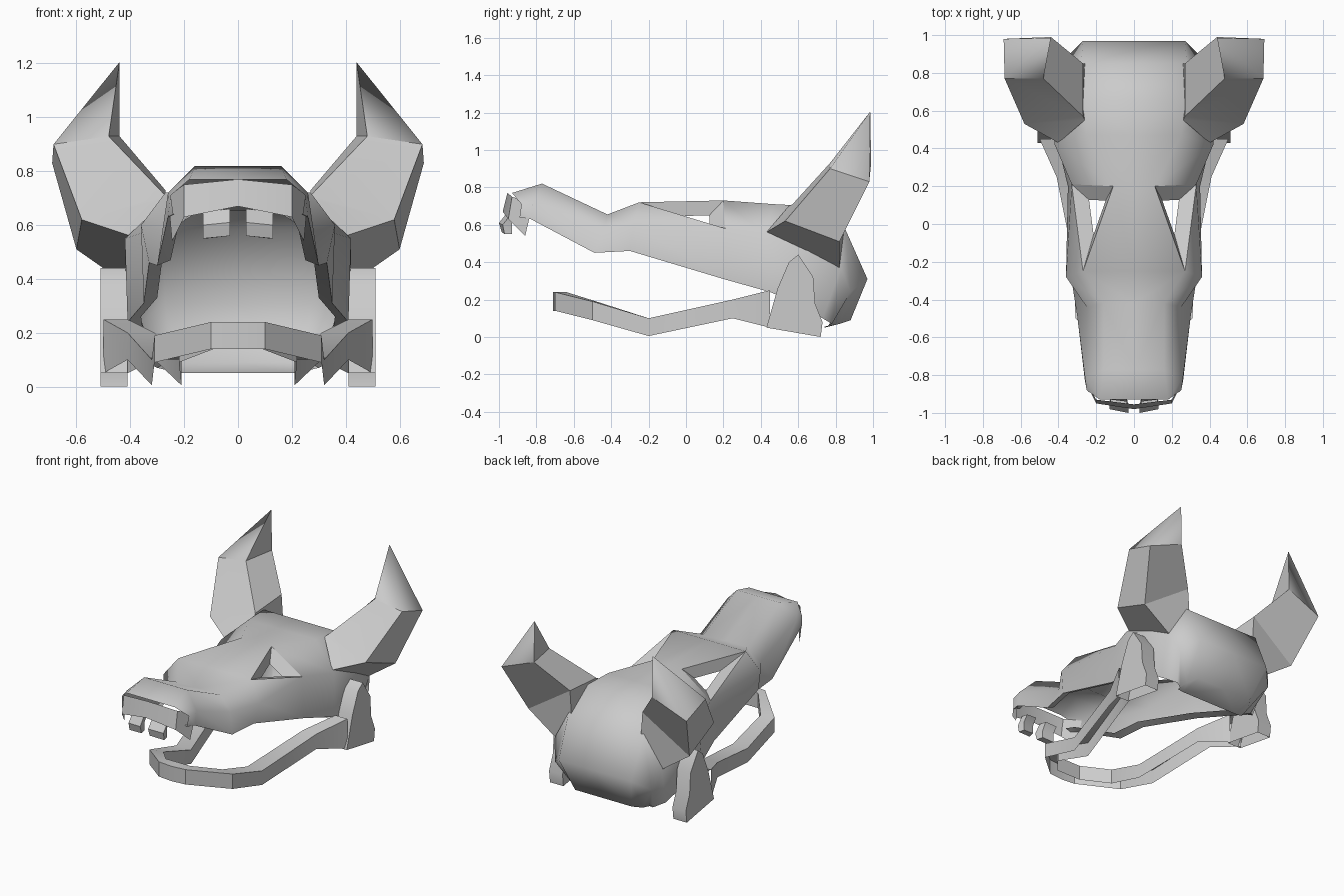
import bpy, bmesh, math
from mathutils import Vector

if "Cube" in bpy.data.objects:
    bpy.data.objects.remove(bpy.data.objects["Cube"])


def finish(name, bm, angle=35):
    bmesh.ops.remove_doubles(bm, verts=bm.verts, dist=0.0005)
    bmesh.ops.recalc_face_normals(bm, faces=bm.faces)
    me = bpy.data.meshes.new(name)
    bm.to_mesh(me)
    bm.free()
    ob = bpy.data.objects.new(name, me)
    bpy.context.collection.objects.link(ob)
    bpy.ops.object.select_all(action='DESELECT')
    bpy.context.view_layer.objects.active = ob
    ob.select_set(True)
    bpy.ops.object.shade_smooth_by_angle(angle=math.radians(angle))
    return ob


def poly(bm, pts):
    """Add a face, and its mirror image across x = 0."""
    for s in (1, -1):
        bm.faces.new([bm.verts.new((p[0] * s, p[1], p[2])) for p in pts])


def loft(bm, rings, closed=False, skip=()):
    for i in range(len(rings) - 1):
        a, b = rings[i], rings[i + 1]
        n = len(a)
        for j in range(n if closed else n - 1):
            if (i, j) not in skip:
                k = (j + 1) % n
                poly(bm, [a[j], a[k], b[k], b[j]])


# Skull shell: half sections (roof edge, side, lower edge), nose to nape
sections = [
    [(.18, -.93, .77), (.25, -.88, .71), (.24, -.89, .64)],
    [(.16, -.77, .82), (.26, -.81, .72), (.26, -.83, .63)],
    [(.16, -.42, .655), (.25, -.44, .57), (.30, -.49, .45)],
    [(.27, -.25, .72), (.36, -.28, .60), (.33, -.30, .46)],
    [(.11, .20, .73), (.33, .21, .58), (.35, .20, .31)],
    [(.25, .47, .71), (.42, .42, .55), (.41, .45, .24)],
    [(.27, .66, .70), (.42, .65, .45), (.40, .62, .17)],
    [(.28, .85, .58), (.40, .83, .37), (.36, .73, .10)],
    [(.27, .97, .31), (.36, .88, .24), (.30, .78, .07)],
    [(.21, .88, .09), (.25, .82, .07), (.26, .76, .06)],
    [(.20, .74, .05), (.22, .74, .05), (.26, .74, .055)],
]
bm = bmesh.new()
rings = []
for s in sections:
    e, b = s[0], s[2]
    rings.append([(0, e[1], e[2])] + s + [(b[0] - .05, b[1], b[2] + .02)])
loft(bm, rings, skip={(3, 1), (8, 3), (9, 3)})
# Panel below the eye opening
e2, s2, e3, s3 = rings[3][1], rings[3][2], rings[4][1], rings[4][2]
poly(bm, [e2, s3, s2])
finish("skull", bm, 55)

# Eye sockets: triangular rims turned inward
bm = bmesh.new()
tri = [Vector(p) for p in (e2, e3, s3)]
mid = sum(tri, Vector()) / 3 + Vector((-.06, .02, -.08))
inner = [p.lerp(mid, .6) for p in tri]
for i in range(3):
    j = (i + 1) % 3
    poly(bm, [tri[i], tri[j], inner[j], inner[i]])
finish("eye_sockets", bm, 20)

# Nose band across the front of the snout
bm = bmesh.new()
band = [[(0, -.955, .77), (0, -.98, .67)],
        [(.20, -.93, .75), (.20, -.95, .63)],
        [(.26, -.82, .71), (.245, -.86, .54)]]
loft(bm, band)
finish("nose_band", bm, 20)

# Pair of upper front teeth
bm = bmesh.new()
tooth = [[(.03, -.96, .66), (.13, -.94, .65), (.12, -.90, .65), (.04, -.91, .66)],
         [(.03, -1, .61), (.13, -.98, .60), (.12, -.93, .61), (.04, -.94, .61)],
         [(.03, -.985, .56), (.13, -.97, .55), (.12, -.93, .55), (.04, -.94, .56)]]
loft(bm, tooth, closed=True)
poly(bm, tooth[2])
finish("upper_teeth", bm)

# Horns: four-sided cuff and shaft
horn = [
    [(.40, .43, .56), (.40, .82, .37), (.26, .85, .58), (.26, .55, .70)],
    [(.58, .53, .62), (.60, .82, .51), (.27, .85, .73), (.27, .57, .71)],
    [(.685, .77, .90), (.69, .98, .83), (.44, .99, .93), (.48, .77, .93)],
]
bm = bmesh.new()
loft(bm, horn, closed=True)
finish("horn_shafts", bm, 20)

# Horn tips: smooth four-sided points
bm = bmesh.new()
for j in range(4):
    poly(bm, [horn[2][j], horn[2][(j + 1) % 4], (.44, .985, 1.205)])
finish("horn_tips", bm, 85)

# Lower jaw: bar open underneath
# (outer x, inner x, outer y, inner y, top, bottom)
bm = bmesh.new()
path = [(0, 0, -.71, -.64, .24, .14), (.10, .09, -.70, -.64, .24, .14),
        (.31, .22, -.50, -.48, .19, .09), (.32, .21, -.20, -.20, .10, .005),
        (.41, .31, .25, .25, .20, .10), (.50, .41, .45, .45, .25, .05)]
loft(bm, [[(o, yo, b), (o, yo, t), (i, yi, t), (i, yi, b)]
          for o, i, yo, yi, t, b in path])
finish("lower_jaw", bm)

# Upright rear branches of the jaw, open underneath
bm = bmesh.new()
outline = [(.72, 0), (.73, .08), (.69, .18), (.68, .32),
           (.60, .44), (.55, .40), (.49, .26), (.43, .05)]
sides = [[(x, y, z) for y, z in outline] for x in (.41, .51)]
loft(bm, sides)
for side in sides:
    poly(bm, side)
finish("jaw_branches", bm, 60)
